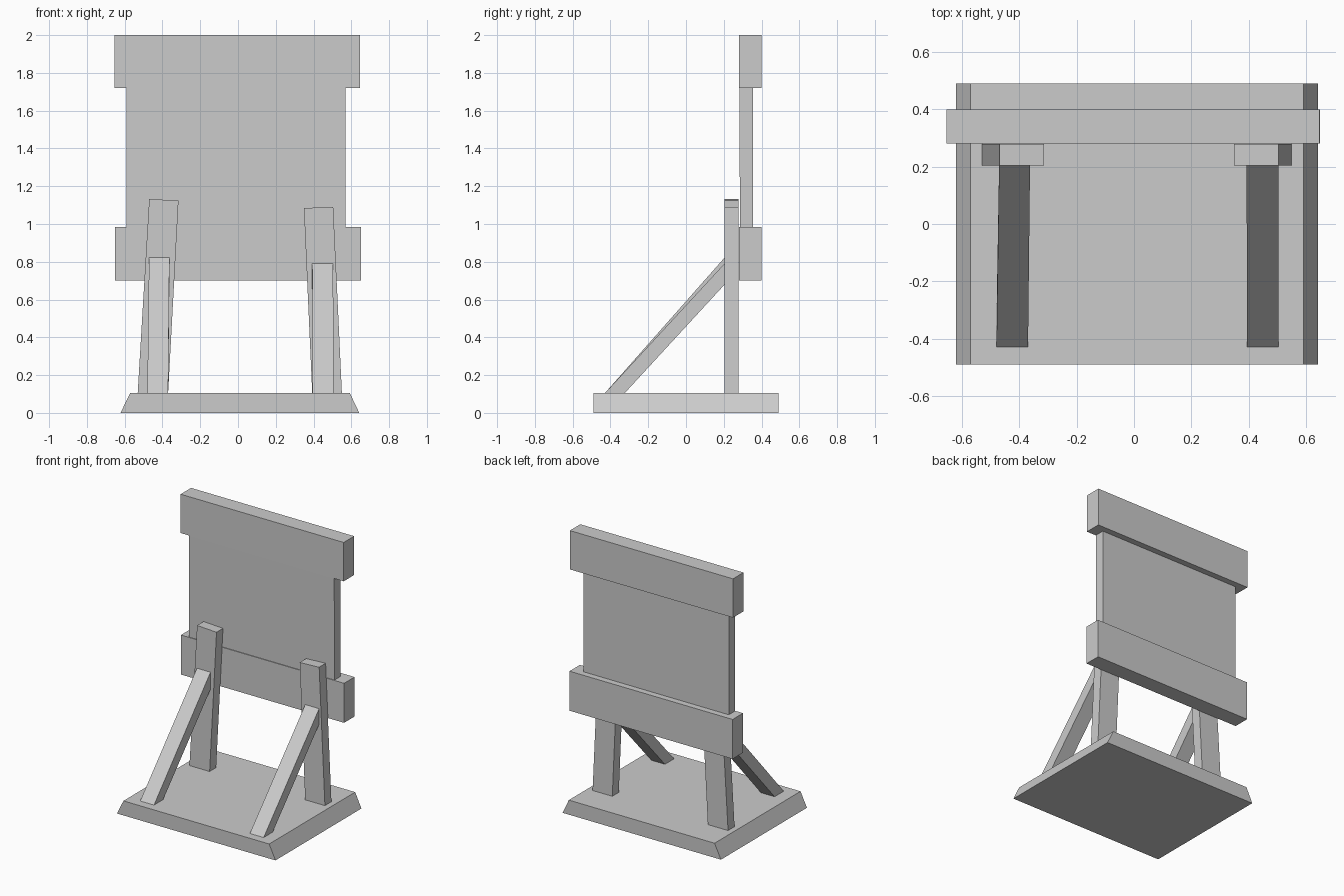
import bpy

if "Cube" in bpy.data.objects:
    bpy.data.objects.remove(bpy.data.objects["Cube"])


def block(name, low, high):
    """Six-sided block; low/high are lists of four matching corners, in loop order."""
    mesh = bpy.data.meshes.new(name)
    sides = [(i, (i + 1) % 4, (i + 1) % 4 + 4, i + 4) for i in range(4)]
    mesh.from_pydata(low + high, [], [(3, 2, 1, 0), (4, 5, 6, 7)] + sides)
    obj = bpy.data.objects.new(name, mesh)
    bpy.context.collection.objects.link(obj)
    return obj


def rect(x0, x1, y0, y1, z0, z1=None):
    """Four corners of a rectangle; z may differ between the left and right ends."""
    z1 = z0 if z1 is None else z1
    return [(x0, y0, z0), (x1, y0, z1), (x1, y1, z1), (x0, y1, z0)]


def brace(name, x_foot, x_top, z_top, z_under):
    """Sloping strut from the base up to the front of a post."""
    (a, b), (c, d) = x_foot, x_top
    foot = rect(a, b, -0.43, -0.325, 0.104)
    head = [(c, 0.205, z_top), (d, 0.205, z_top), (d, 0.205, z_under), (c, 0.205, z_under)]
    return block(name, foot, head)


# Base slab with sloping left and right ends
block("base", rect(-0.622, 0.642, -0.49, 0.49, 0.0), rect(-0.571, 0.592, -0.49, 0.49, 0.105))

# Leaning posts
block("left_post", rect(-0.531, -0.37, 0.205, 0.279, 0.104),
      rect(-0.47, -0.315, 0.205, 0.279, 1.132, 1.124))
block("right_post", rect(0.393, 0.55, 0.205, 0.279, 0.104),
      rect(0.349, 0.504, 0.205, 0.279, 1.084, 1.091))

# Diagonal braces
brace("left_brace", (-0.48, -0.37), (-0.471, -0.363), 0.823, 0.70)
brace("right_brace", (0.395, 0.505), (0.393, 0.504), 0.792, 0.68)

# Sign board with thick rails above and below
block("sign_panel", rect(-0.59, 0.57, 0.286, 0.355, 0.985), rect(-0.59, 0.57, 0.282, 0.355, 1.72))
block("top_rail", rect(-0.655, 0.647, 0.281, 0.4, 1.72), rect(-0.655, 0.647, 0.281, 0.4, 2.0))
block("bottom_rail", rect(-0.652, 0.65, 0.281, 0.4, 0.7), rect(-0.652, 0.65, 0.281, 0.4, 0.985))
